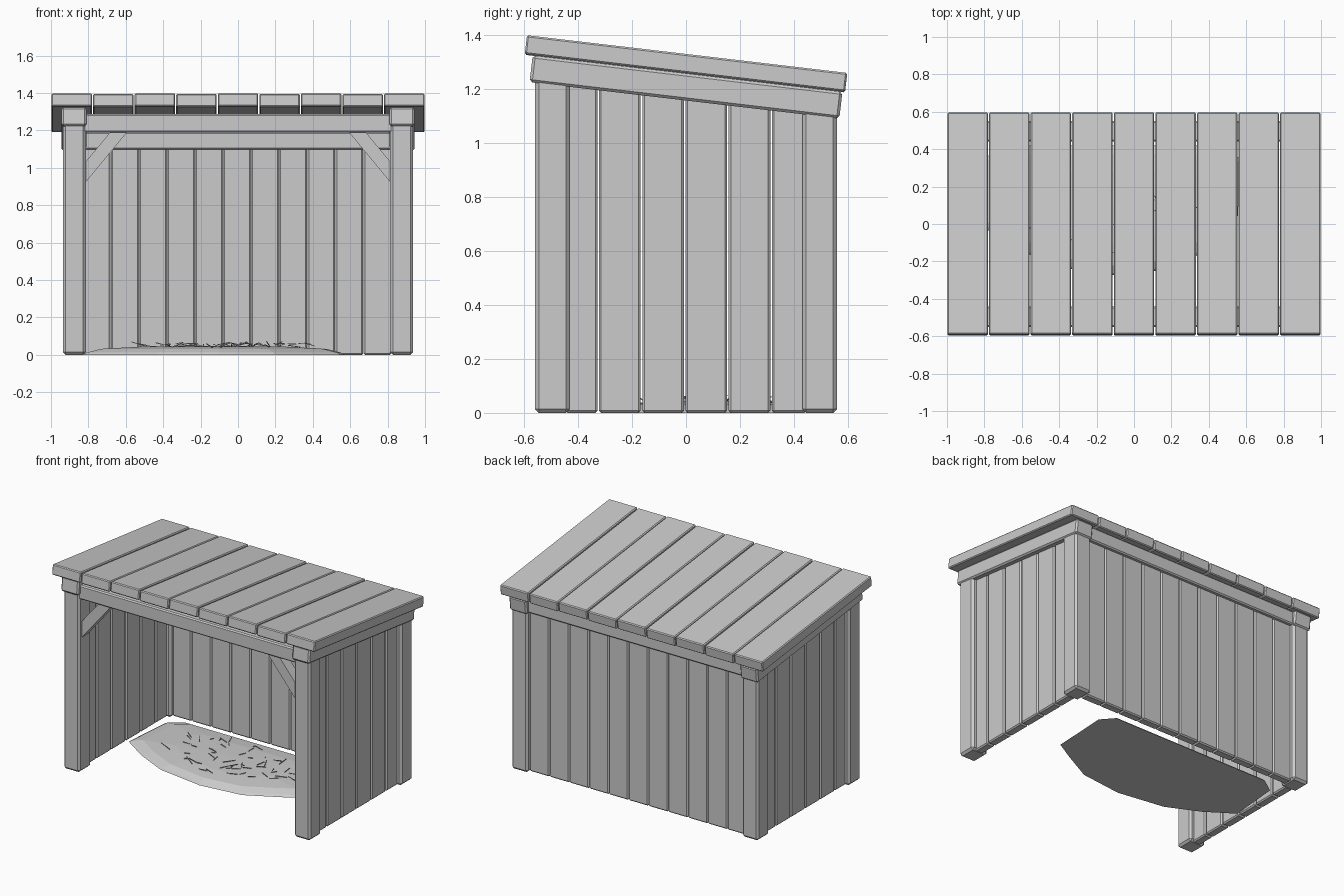
import bpy, bmesh, math, random
from mathutils import Vector, Matrix

if "Cube" in bpy.data.objects:
    bpy.data.objects.remove(bpy.data.objects["Cube"], do_unlink=True)

random.seed(4)
SLOPE = 0.117

mat = bpy.data.materials.new("plain grey")
mat.use_nodes = True
GREY = (0.6, 0.6, 0.6, 1)
mat.diffuse_color = GREY
mat.node_tree.nodes["Principled BSDF"].inputs["Base Color"].default_value = GREY


def finish(name, bm):
    bmesh.ops.recalc_face_normals(bm, faces=bm.faces)
    mesh = bpy.data.meshes.new(name)
    bm.to_mesh(mesh)
    bm.free()
    mesh.materials.append(mat)
    obj = bpy.data.objects.new(name, mesh)
    bpy.context.collection.objects.link(obj)
    return obj


def board(name, center, size, bevel=0.008, tilt=0.0, spin=0.0, follow_roof=False):
    """Chamfered box; its top can be cut to the roof pitch."""
    bm = bmesh.new()
    bmesh.ops.create_cube(bm, size=1)
    bmesh.ops.scale(bm, vec=size, verts=bm.verts)
    if follow_roof:
        for v in bm.verts:
            if v.co.z > 0:
                v.co.z -= math.tan(SLOPE) * v.co.y
    if bevel:
        bmesh.ops.bevel(bm, geom=bm.edges[:], offset=bevel, segments=1, affect='EDGES')
    obj = finish(name, bm)
    obj.location = center
    obj.rotation_euler = (tilt, spin, 0)
    return obj


def upright(name, x, y, w, d, top, bevel=0.008):
    return board(name, (x, y, top / 2), (w, d, top), bevel, follow_roof=True)


# Roof planks
for i in range(9):
    x = (i - 4) * 0.2222
    board(f"roof_plank_{i + 1}", (x, 0, 1.294 - 0.003 * (i % 2)),
          (0.216, 1.194, 0.07), 0.006, tilt=-SLOPE)

# Posts, side rails, side walls and braces
for side, s in (("left", 1), ("right", -1)):
    upright(f"front_post_{side}", s * 0.875, -0.495, 0.122, 0.128, 1.29, 0.014)
    upright(f"back_post_{side}", s * 0.875, 0.495, 0.122, 0.128, 1.17, 0.014)
    board(f"side_rail_{side}", (s * 0.877, 0, 1.207), (0.132, 1.155, 0.1), 0.01, tilt=-SLOPE)
    for i in range(6):
        y0 = max(-0.45, -0.485 + 0.16 * i)
        y1 = min(0.45, -0.325 + 0.16 * i)
        y = (y0 + y1) / 2
        upright(f"side_plank_{side}_{i + 1}", s * 0.875, y, 0.06, y1 - y0 - 0.006,
                1.2 - math.tan(SLOPE) * y)

    # Corner brace with ends cut to the post and beam
    bm = bmesh.new()
    outline = [(0.825, 0.91), (0.585, 1.2), (0.675, 1.2), (0.825, 1.02)]
    face = bm.faces.new([bm.verts.new((s * x, -0.53, z)) for x, z in outline])
    ext = bmesh.ops.extrude_face_region(bm, geom=[face])
    bmesh.ops.translate(bm, vec=(0, 0.07, 0),
                        verts=[g for g in ext["geom"] if isinstance(g, bmesh.types.BMVert)])
    finish(f"corner_brace_{side}", bm)

# Cross beams
board("front_beam", (0, -0.495, 1.238), (1.66, 0.11, 0.097), 0.008)
board("back_beam", (0, 0.495, 1.145), (1.66, 0.11, 0.095), 0.008)

# Back wall planks
for i in range(11):
    x0 = max(-0.825, -0.83 + 0.15 * i)
    x1 = min(0.825, -0.68 + 0.15 * i)
    upright(f"back_plank_{i + 1}", (x0 + x1) / 2, 0.495, x1 - x0 - 0.001, 0.06, 1.13, 0.008)

# Low bedding mound
rim = [(0.57, 0.34), (0.50, 0.42), (-0.70, 0.42), (-0.80, 0.35), (-0.83, 0.0),
       (-0.65, -0.12), (-0.43, -0.225), (-0.1, -0.275), (0.2, -0.24),
       (0.41, -0.13), (0.55, -0.05)]
mid = Vector((-0.13, 0.1))
bm = bmesh.new()
rings = []
for k, z in ((1, 0), (0.97, 0.012), (0.86, 0.032), (0.55, 0.044)):
    rings.append([bm.verts.new((*(mid + (Vector(p) - mid) * k), z)) for p in rim])
n = len(rim)
for a, b in zip(rings, rings[1:]):
    for i in range(n):
        bm.faces.new((a[i], a[(i + 1) % n], b[(i + 1) % n], b[i]))
bm.faces.new(rings[0])
peak = bm.verts.new((*mid, 0.048))
for i in range(n):
    bm.faces.new((rings[-1][i], rings[-1][(i + 1) % n], peak))
finish("bedding_mound", bm)

# Loose straw on the mound
bm = bmesh.new()
for i in range(55):
    ang = random.uniform(0, 2 * math.pi)
    r = math.sqrt(random.random())
    pos = Vector((-0.1 + 0.5 * r * math.cos(ang), 0.08 + 0.24 * r * math.sin(ang),
                  random.uniform(0.045, 0.062)))
    turn = (Matrix.Rotation(random.uniform(0, math.pi), 4, 'Z')
            @ Matrix.Rotation(random.uniform(-0.4, 0.4), 4, 'Y'))
    size = Matrix.Diagonal((random.uniform(0.05, 0.09), 0.004, 0.004, 1))
    bmesh.ops.create_cube(bm, size=1, matrix=Matrix.Translation(pos) @ turn @ size)
finish("loose_straw", bm)
